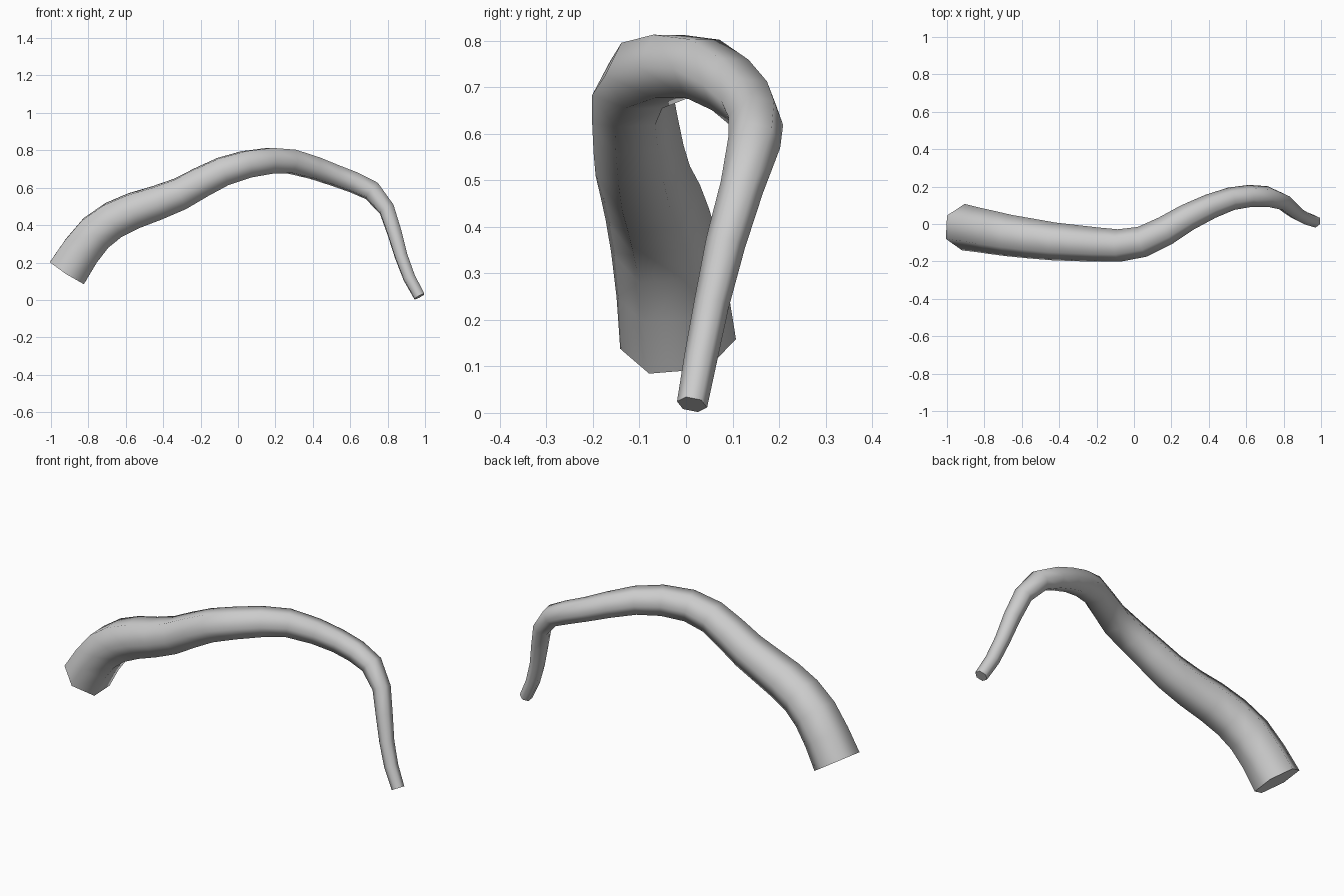
import bpy, bmesh, math
from mathutils import Vector

if "Cube" in bpy.data.objects:
    bpy.data.objects.remove(bpy.data.objects["Cube"])

# Centre line and radius of the bent, tapering tube: x, y, z, radius
path = [
    (-.912, -.017, .148, .125), (-.84, -.03, .26, .120), (-.76, -.045, .358, .117),
    (-.665, -.062, .428, .112), (-.555, -.077, .478, .108), (-.43, -.093, .52, .102),
    (-.31, -.102, .567, .097), (-.195, -.11, .63, .092), (-.08, -.115, .687, .087),
    (.045, -.095, .725, .083), (.17, -.035, .744, .079), (.285, .035, .74, .073),
    (.41, .095, .705, .067), (.52, .135, .665, .062), (.62, .150, .628, .06),
    (.715, .147, .583, .057), (.795, .12, .485, .047), (.835, .085, .365, .043),
    (.872, .055, .235, .038), (.915, .032, .12, .036), (.97, .013, .018, .033)]
SIDES = 6
points = [Vector(p[:3]) for p in path]

# Six-sided rings carried along the path without twist
bm = bmesh.new()
rings = []
side = Vector((0, 1, 0))
for i, p in enumerate(points):
    before, after = points[max(i - 1, 0)], points[min(i + 1, len(points) - 1)]
    tangent = (after - before).normalized()
    side = (side - tangent * side.dot(tangent)).normalized()
    up = tangent.cross(side)
    ring = []
    for k in range(SIDES):
        a = math.tau * k / SIDES
        ring.append(bm.verts.new(p + path[i][3] * (side * math.cos(a) + up * math.sin(a))))
    rings.append(ring)

# Walls and end caps
for r, s in zip(rings, rings[1:]):
    for k in range(SIDES):
        n = (k + 1) % SIDES
        bm.faces.new((r[k], r[n], s[n], s[k]))
bm.faces.new(rings[0])
bm.faces.new(rings[-1])
bmesh.ops.recalc_face_normals(bm, faces=bm.faces)

mesh = bpy.data.meshes.new("bent_tube")
bm.to_mesh(mesh)
bm.free()
tube = bpy.data.objects.new("bent_tube", mesh)
bpy.context.collection.objects.link(tube)

# Smooth walls, crisp end edges
bpy.context.view_layer.objects.active = tube
tube.select_set(True)
bpy.ops.object.shade_smooth_by_angle(angle=math.radians(70))
